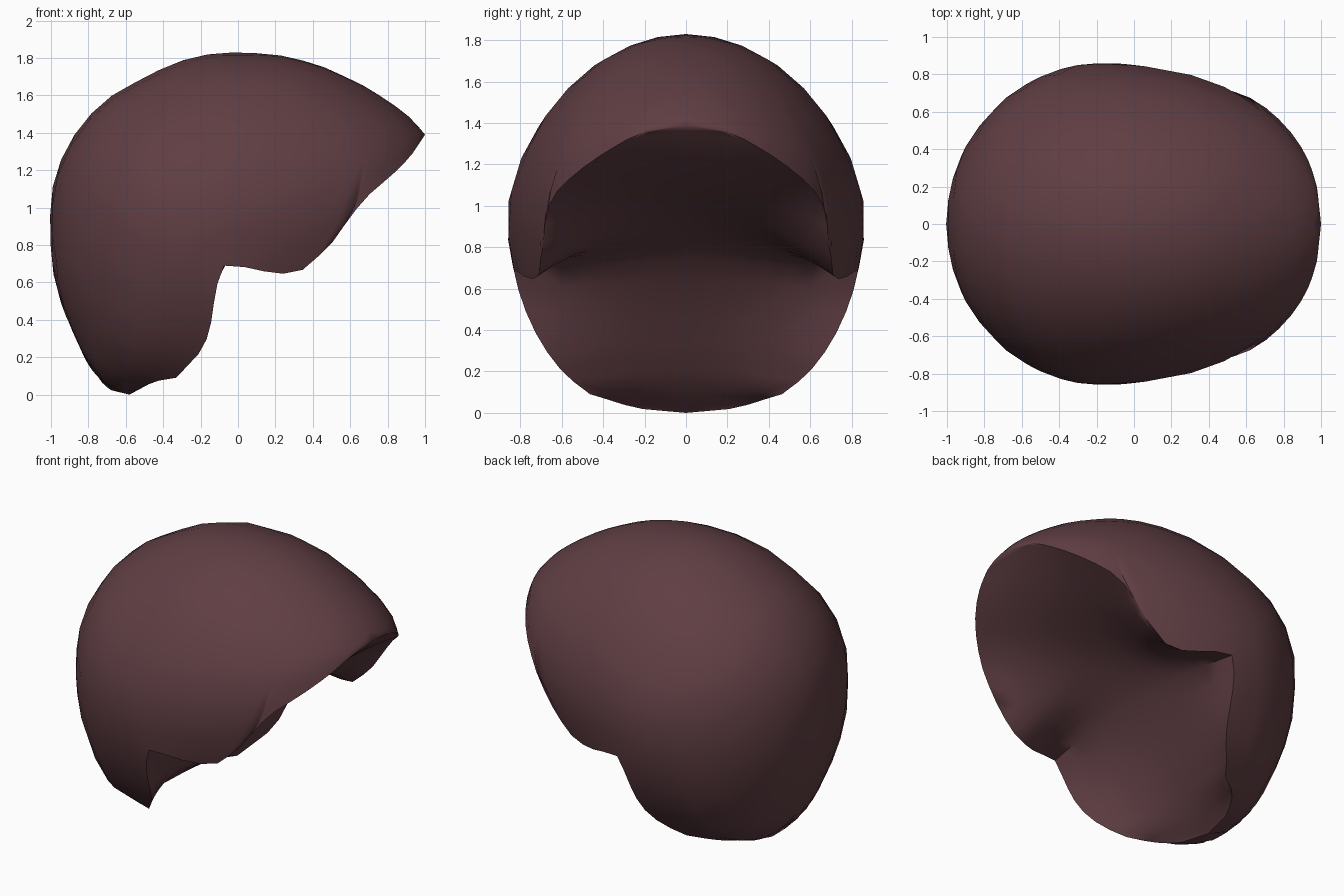
import bpy, bmesh, math
from mathutils import Vector

if "Cube" in bpy.data.objects:
    bpy.data.objects.remove(bpy.data.objects["Cube"])

CX, CZ, W = -0.15, 0.95, 0.865      # centre of the skull form, half width
N, M, K = 28, 9, 7                  # strips along hairline, outer and inner rows

# Centre outline (x, z): forehead peak, over the crown, down to the nape
outline = [(1, 1.39), (.92, 1.48), (.77, 1.59), (.57, 1.7), (.33, 1.79), (.06, 1.825),
           (-.25, 1.8), (-.5, 1.69), (-.7, 1.58), (-.86, 1.41), (-.98, 1.16), (-1, .87),
           (-.96, .54), (-.87, .31), (-.77, .11), (-.68, .02), (-.58, 0)]
# Continuation of the form across the open face side, used only for widths
face_side = [(-.4, -.06), (-.15, -.09), (.2, .06), (.6, .37), (.93, .72), (1.09, 1.06)]

# Hairline (x, z) and the matching points of the inner centre line
hairline = [(1, 1.39), (.92, 1.27), (.83, 1.18), (.69, 1.06), (.59, .94), (.53, .84),
            (.36, .67), (.21, .64), (.06, .68), (-.08, .69), (-.12, .56), (-.14, .4),
            (-.18, .25), (-.33, .09), (-.45, .07), (-.58, 0)]
inside = [(1, 1.39), (.9, 1.29), (.78, 1.19), (.63, 1.1), (.5, 1.04), (.4, 1.0),
          (.26, .94), (.15, .88), (.06, .82), (-.04, .73), (-.14, .6), (-.23, .46),
          (-.32, .3), (-.42, .15), (-.5, .07), (-.58, 0)]


def polar(p):
    return math.atan2(p[1] - CZ, p[0] - CX) % math.tau, math.hypot(p[0] - CX, p[1] - CZ)


table = sorted(polar(p) for p in outline + face_side)
table = [(table[-1][0] - math.tau, table[-1][1])] + table + [(table[0][0] + math.tau, table[0][1])]


def radius(a):
    a %= math.tau
    for (a0, r0), (a1, r1) in zip(table, table[1:]):
        if a0 <= a <= a1:
            return r0 + (r1 - r0) * (a - a0) / max(a1 - a0, 1e-6)
    return 1.0


def to_ball(p):
    """Side-view point to a unit direction on the ball."""
    a, r = polar(p)
    f = min(r / radius(a), 1.0)
    return Vector((f * math.cos(a), math.sqrt(max(0, 1 - f * f)), f * math.sin(a)))


def to_form(v):
    """Unit direction to a point on the hair form, narrower towards the crown."""
    a = math.atan2(v.z, v.x)
    r, f = radius(a), min(math.hypot(v.x, v.z), 1.0)
    up = max(0, math.sin(a))
    y = math.sqrt(max(0, 1 - f ** (2 - 0.4 * up * up)))
    return Vector((CX + v.x * r, y * W, CZ + v.z * r))


def resample(keys, guide, n, power=1.0):
    """n + 1 steps, with spacing measured along guide."""
    d = [0]
    for a, b in zip(guide, guide[1:]):
        d.append(d[-1] + (b - a).length)
    out, k = [], 0
    for i in range(n + 1):
        s = d[-1] * (i / n) ** power
        while k < len(d) - 2 and s > d[k + 1]:
            k += 1
        t = (s - d[k]) / (d[k + 1] - d[k])
        out.append(Vector(keys[k]).lerp(Vector(keys[k + 1]), t))
    return out


top = resample(outline, [Vector(p) for p in outline], N, 1.25)
guide = [to_form(to_ball(p)) for p in hairline]
rim = resample(hairline, guide, N)
seam = resample(inside, guide, N)

# Each row runs from the crown line to the hairline, then into the hollow
rows = []
for i in range(N + 1):
    a = polar(top[i])[0]
    start, end = Vector((math.cos(a), 0, math.sin(a))), to_ball(rim[i])
    if i in (0, N):
        end = start.copy()
    row = [to_form(start.slerp(end, j / M, start)) for j in range(M + 1)]
    row[0].y = 0
    if i in (0, N):
        for p in row:
            p.y = 0
    edge = row[-1].copy()
    s = Vector((seam[i].x, 0, seam[i].y))
    for j in range(1, K + 1):
        t = 1 - j / K
        p = s.lerp(edge, t ** 1.9)
        p.y = edge.y * t ** 0.9
        row.append(p)
    rows.append(row)

bm = bmesh.new()
for side in (1, -1):
    grid = [[bm.verts.new((p.x, p.y * side, max(p.z, 0))) for p in row] for row in rows]
    for r0, r1 in zip(grid, grid[1:]):
        for j in range(M + K):
            bm.faces.new((r0[j], r0[j + 1], r1[j + 1], r1[j]))
bmesh.ops.remove_doubles(bm, verts=bm.verts, dist=0.003)
bmesh.ops.dissolve_degenerate(bm, edges=bm.edges, dist=0.001)
bmesh.ops.recalc_face_normals(bm, faces=bm.faces)

mesh = bpy.data.meshes.new("hair_cap")
bm.to_mesh(mesh)
bm.free()
hair = bpy.data.objects.new("hair_cap", mesh)
bpy.context.collection.objects.link(hair)

mat = bpy.data.materials.new("dark_plum_brown")
mat.diffuse_color = (0.115, 0.048, 0.056, 1)
mat.use_nodes = True
mat.node_tree.nodes["Principled BSDF"].inputs["Base Color"].default_value = mat.diffuse_color
mesh.materials.append(mat)

bpy.context.view_layer.objects.active = hair
hair.select_set(True)
bpy.ops.object.shade_smooth_by_angle(angle=math.radians(50))
